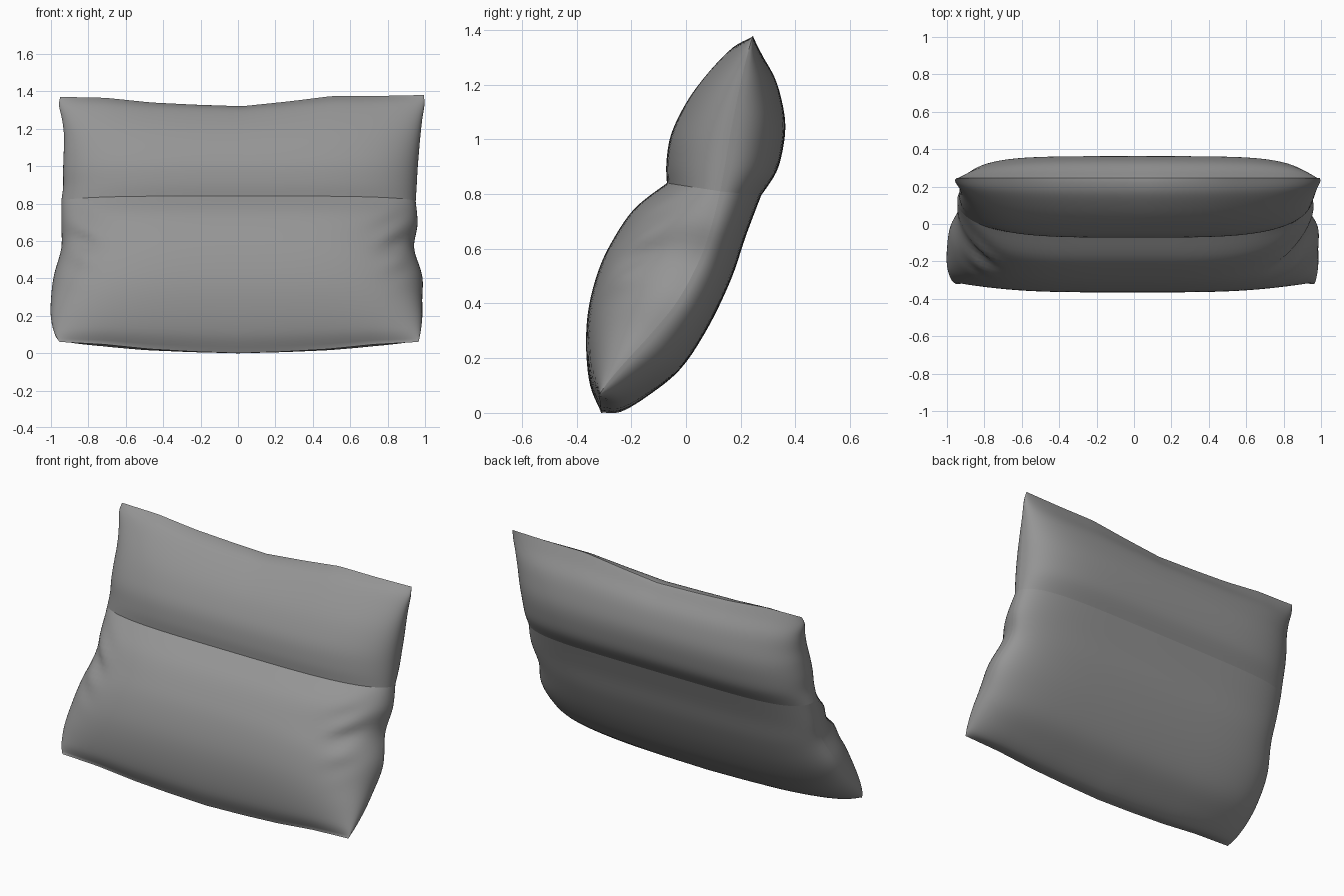
import bpy, bmesh, math
from mathutils import Vector

cube = bpy.data.objects.get("Cube")
if cube:
    bpy.data.objects.remove(cube, do_unlink=True)

# Side profiles as (y, z): side seam, front centre line, back centre line.
# The crease is the shared row at CREASE, where the two lobes meet.
CREASE = 7
SEAM = [(-.32, .05), (-.29, .1), (-.22, .185), (-.13, .285), (-.03, .41), (.05, .56),
        (.095, .69), (.125, .81), (.14, .89), (.155, .98), (.172, 1.07), (.19, 1.16),
        (.21, 1.25), (.23, 1.33), (.245, 1.38)]
FRONT = [(-.31, .05), (-.35, .13), (-.365, .25), (-.358, .38), (-.325, .51), (-.275, .62),
         (-.19, .745), (-.07, .84), (-.072, .91), (-.06, 1), (-.03, 1.08), (.02, 1.17),
         (.09, 1.26), (.17, 1.34), (.245, 1.38)]
BACK = [(-.31, .05), (-.24, .035), (-.14, .08), (-.02, .17), (.08, .315), (.165, .49),
        (.22, .65), (.275, .795), (.33, .88), (.355, .97), (.363, 1.06), (.35, 1.15),
        (.325, 1.23), (.28, 1.31), (.245, 1.38)]
# Edge positions of both sides, as (right x, left x) by row
SIDES = [(-.955, .965), (-.98, .975), (-1, .985), (-1, .985), (-.985, .985),
         (-.945, .942), (-.945, .96), (-.945, .95), (-.935, .955), (-.935, .96),
         (-.932, .967), (-.93, .975), (-.94, .985), (-.957, .997), (-.95, .993)]
# Height change along the top and bottom edges, at even steps across
TOP_DIP = [-.01, -.015, -.04, -.052, -.06, -.035, -.005, -.005, 0]
BOTTOM_DIP = [.01, -.003, -.028, -.042, -.05, -.042, -.028, -.003, .01]

COLS, SUB = 56, 5


def spline(pts, t, lo, hi):
    """Smooth curve through the control points lo..hi."""
    i = min(int(t), hi - 1)
    f = t - i
    a, b, c, d = (Vector(pts[max(lo, min(hi, k))]) for k in (i - 1, i, i + 1, i + 2))
    return b + (c - a) * f / 2 + (a - b * 2.5 + c * 2 - d / 2) * f * f \
        + (b * 1.5 - a / 2 - c * 1.5 + d / 2) * f ** 3


def ramp(values, u):
    """Linear lookup in evenly spaced values, u from -1 to 1."""
    p = (u + 1) / 2 * (len(values) - 1)
    i = min(int(p), len(values) - 2)
    return values[i] + (values[i + 1] - values[i]) * (p - i)


def folds(u, z):
    """Small pulled wrinkles below the crease, near both sides."""
    side = math.exp(-((abs(u) - .88) / .09) ** 2)
    band = math.exp(-((z - .6) / .15) ** 2)
    slant = .35 * (1 - abs(u))
    return .022 * side * band * math.sin((z + slant) * 42 + (1 if u > 0 else 0))


def surface_point(profile, t, u):
    lo, hi = (0, CREASE) if t < CREASE else (CREASE, len(SEAM) - 1)
    seam = spline(SEAM, t, lo, hi)
    centre = spline(profile, t, lo, hi)
    right, left = spline(SIDES, t, lo, hi)
    # the front rounds off gently, the back stays fuller towards the sides
    if profile is FRONT:
        bulge = max(0, 1 - u ** 4) ** .5
    else:
        bulge = max(0, 1 - u ** 6) ** .45 * (1 - .04 * u * u)
    if t == 0:
        bulge = 1 - u * u
    y, z = seam + (centre - seam) * bulge
    x = right + (left - right) * (u + 1) / 2
    # bowed top and bottom edges fade out towards the crease
    z += ramp(BOTTOM_DIP, u) * max(0, 1 - t / CREASE) ** 3
    z += ramp(TOP_DIP, u) * max(0, t / CREASE - 1) ** 3
    if profile is FRONT and t < CREASE:
        y += folds(u, z) * bulge
    return x, y, z


def add_sheet(bm, profile):
    rows = (len(SEAM) - 1) * SUB
    grid = [[bm.verts.new(surface_point(profile, r / SUB,
                                        math.sin((c / COLS - .5) * math.pi)))
             for c in range(COLS + 1)] for r in range(rows + 1)]
    for r in range(rows):
        for c in range(COLS):
            bm.faces.new((grid[r][c], grid[r][c + 1], grid[r + 1][c + 1], grid[r + 1][c]))
    # sharp stitching along the crease and around the outer seam
    columns = list(zip(*grid))
    for line in (grid[0], grid[CREASE * SUB], grid[-1], columns[0], columns[-1]):
        for a, b in zip(line, line[1:]):
            bm.edges.get((a, b)).smooth = False


# Cushion: front and back cloth sewn together around the edge
bm = bmesh.new()
add_sheet(bm, FRONT)
add_sheet(bm, BACK)
bmesh.ops.remove_doubles(bm, verts=bm.verts, dist=.0005)
bmesh.ops.recalc_face_normals(bm, faces=bm.faces)
mesh = bpy.data.meshes.new("cushion")
bm.to_mesh(mesh)
bm.free()
cushion = bpy.data.objects.new("cushion", mesh)
bpy.context.collection.objects.link(cushion)

# Grey cloth
cloth = bpy.data.materials.new("grey cloth")
cloth.use_nodes = True
grey = (.3, .3, .3, 1)
cloth.diffuse_color = grey
cloth.node_tree.nodes["Principled BSDF"].inputs["Base Color"].default_value = grey
mesh.materials.append(cloth)

bpy.ops.object.select_all(action='DESELECT')
cushion.select_set(True)
bpy.context.view_layer.objects.active = cushion
bpy.ops.object.shade_smooth_by_angle(angle=math.radians(50), keep_sharp_edges=True)
